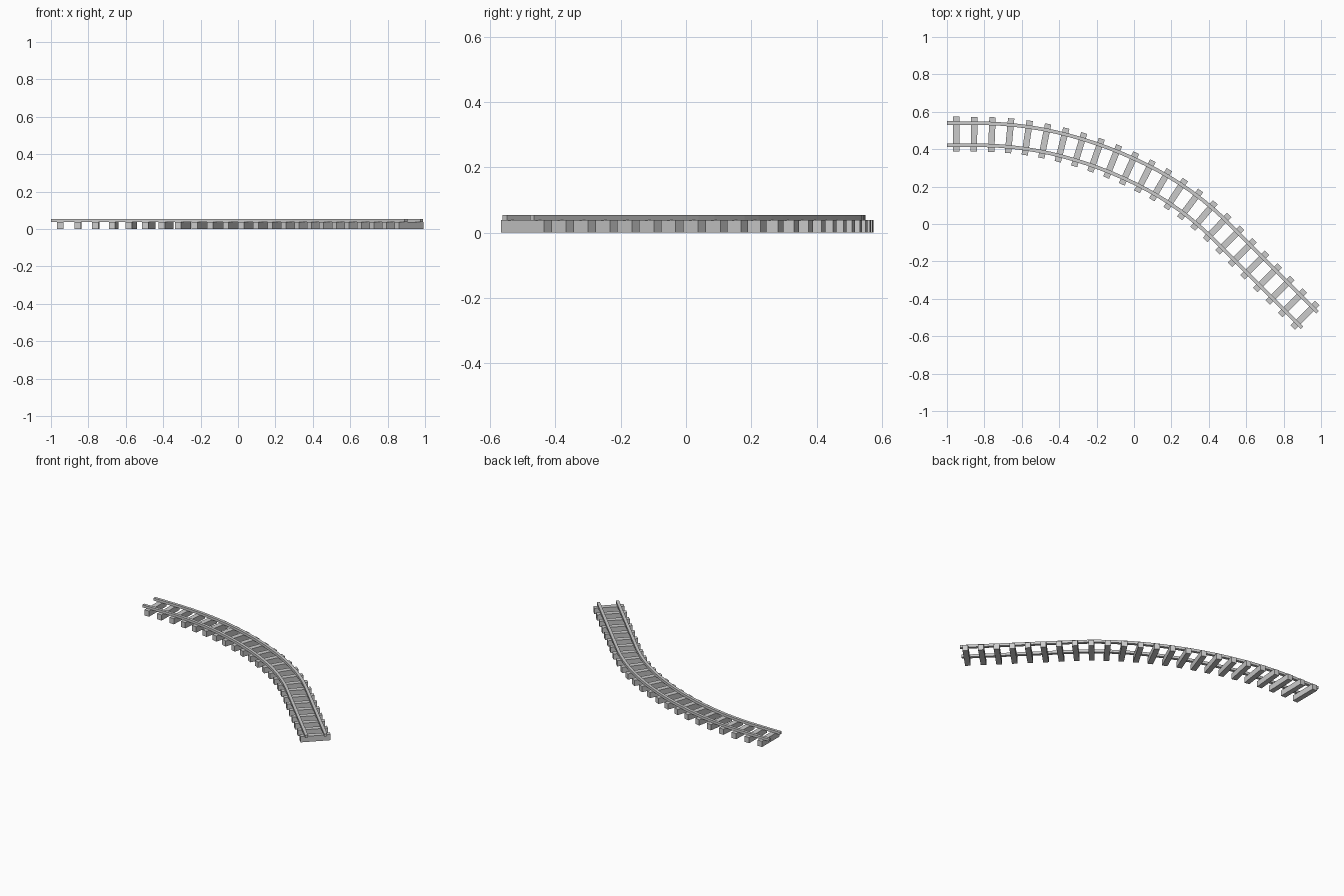
import bpy, bmesh, math

if "Cube" in bpy.data.objects:
    bpy.data.objects.remove(bpy.data.objects["Cube"])

# Track centre line: heading (degrees, turning right) against distance
HEADING = [(0, 0), (0.2, 1), (0.59, 13.5), (1.13, 28), (1.6, 45), (2.27, 45)]
LENGTH = 2.27
START = (-1.0, 0.481)
GAUGE_HALF, RAIL_W = 0.059, 0.019
RAIL_Z0, RAIL_Z1 = 0.037, 0.054
TIE_LEN, TIE_W, TIE_H = 0.186, 0.034, 0.038
TIES = 24


def heading(s):
    for (s0, a0), (s1, a1) in zip(HEADING, HEADING[1:]):
        if s <= s1:
            return math.radians(a0 + (a1 - a0) * (s - s0) / (s1 - s0))
    return math.radians(HEADING[-1][1])


def point(s, offset=0.0):
    """Point on the track at distance s, shifted sideways (left positive)."""
    x, y = START
    n = 200
    for i in range(n):
        a = heading((i + 0.5) * s / n)
        x += math.cos(a) * s / n
        y -= math.sin(a) * s / n
    a = heading(s)
    return x + math.sin(a) * offset, y + math.cos(a) * offset


def make_object(name, bm):
    bmesh.ops.recalc_face_normals(bm, faces=bm.faces)
    me = bpy.data.meshes.new(name)
    bm.to_mesh(me)
    bm.free()
    ob = bpy.data.objects.new(name, me)
    bpy.context.collection.objects.link(ob)
    return ob


# Rails: rectangular section swept along the centre line
def rail(name, offset, steps=32):
    bm = bmesh.new()
    rings = []
    for i in range(steps + 1):
        s = LENGTH * i / steps
        ring = []
        for side, z in ((-1, RAIL_Z0), (1, RAIL_Z0), (1, RAIL_Z1), (-1, RAIL_Z1)):
            x, y = point(s, offset + side * RAIL_W / 2)
            ring.append(bm.verts.new((x, y, z)))
        rings.append(ring)
    for a, b in zip(rings, rings[1:]):
        for k in range(4):
            bm.faces.new((a[k], a[(k + 1) % 4], b[(k + 1) % 4], b[k]))
    bm.faces.new(rings[0])
    bm.faces.new(rings[-1])
    return make_object(name, bm)


rail("left_rail", GAUGE_HALF)
rail("right_rail", -GAUGE_HALF)

# Sleepers: boxes laid square to the track
tie_bm = bmesh.new()
bmesh.ops.create_cube(tie_bm, size=1)
bmesh.ops.scale(tie_bm, vec=(TIE_W, TIE_LEN, TIE_H), verts=tie_bm.verts)
first = make_object("sleeper", tie_bm)
for i in range(TIES):
    s = 0.05 + (LENGTH - 0.035 - 0.05) * i / (TIES - 1)
    ob = first
    if i:
        ob = bpy.data.objects.new("sleeper", first.data)
        bpy.context.collection.objects.link(ob)
    x, y = point(s)
    ob.location = (x, y, TIE_H / 2)
    ob.rotation_euler.z = -heading(s)
